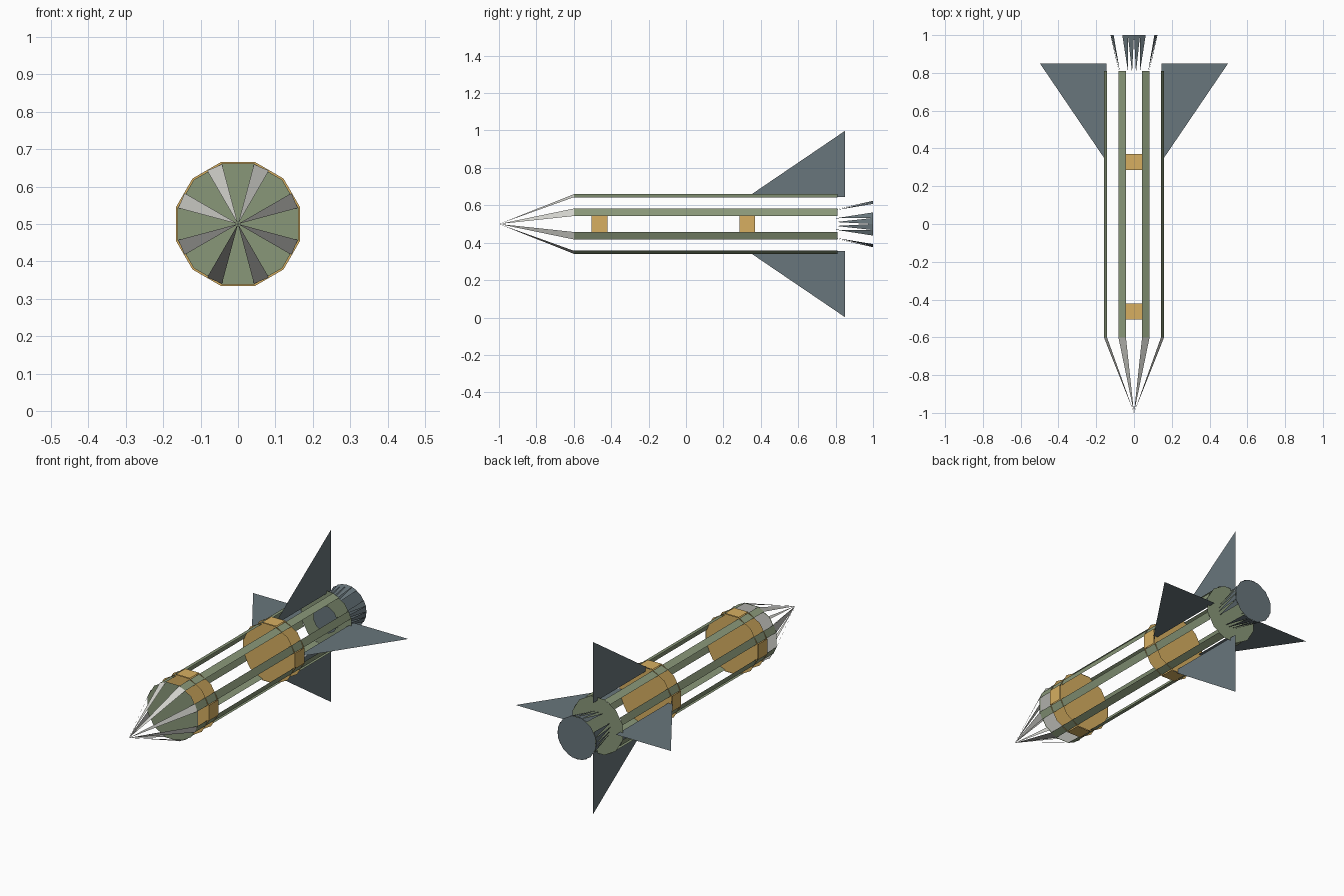
import bpy, bmesh
from math import cos, sin, radians

if "Cube" in bpy.data.objects:
    bpy.data.objects.remove(bpy.data.objects["Cube"])

CZ = 0.5  # height of the long axis


def mat(name, r, g, b):
    m = bpy.data.materials.new(name)
    m.diffuse_color = (r, g, b, 1)
    m.use_nodes = True
    m.node_tree.nodes["Principled BSDF"].inputs["Base Color"].default_value = m.diffuse_color
    return m


GREEN = mat("olive_green", 0.25, 0.31, 0.19)
GOLD = mat("gold", 0.68, 0.43, 0.12)
SLATE = mat("slate", 0.14, 0.18, 0.20)
PALE = mat("pale_grey", 0.66, 0.66, 0.62)


def pt(bm, y, r, deg):
    a = radians(deg)
    return bm.verts.new((r * cos(a), y, CZ + r * sin(a)))


def disc(bm, y, r, back, n=12, phase=15):
    vs = [pt(bm, y, r, phase + i * 360 / n) for i in range(n)]
    bm.faces.new(vs[::-1] if back else vs)


def finish(bm, name, material):
    me = bpy.data.meshes.new(name)
    bm.to_mesh(me)
    bm.free()
    me.materials.append(material)
    ob = bpy.data.objects.new(name, me)
    bpy.context.collection.objects.link(ob)
    return ob


# angles where the open slats of body and nose start (15 degrees wide)
SLATS = [s + q for q in (0, 90, 180, 270) for s in (15, 60)]

# body: eight open slats between two end discs
bm = bmesh.new()
for a in SLATS:
    bm.faces.new([pt(bm, -0.6, 0.165, a), pt(bm, 0.81, 0.165, a),
                  pt(bm, 0.81, 0.165, a + 15), pt(bm, -0.6, 0.165, a + 15)])
disc(bm, -0.6, 0.167, False)
disc(bm, 0.81, 0.167, True)
finish(bm, "body", GREEN)

# nose: narrow triangles meeting at the tip, with a base disc
bm = bmesh.new()
for a in SLATS:
    bm.faces.new([pt(bm, -1.0, 0, 0), pt(bm, -0.6, 0.165, a),
                  pt(bm, -0.6, 0.165, a + 15)])
disc(bm, -0.596, 0.165, True)
finish(bm, "nose_cone", PALE)

# gold bands: four flat plates around two discs
for name, y0, y1 in (("front_band", -0.505, -0.42), ("rear_band", 0.285, 0.37)):
    bm = bmesh.new()
    for a in (0, 90, 180, 270):
        bm.faces.new([pt(bm, y0, 0.174, a - 15), pt(bm, y1, 0.174, a - 15),
                      pt(bm, y1, 0.174, a + 15), pt(bm, y0, 0.174, a + 15)])
    disc(bm, y0, 0.172, False)
    disc(bm, y1, 0.172, True)
    finish(bm, name, GOLD)

# fins: four flat triangles
bm = bmesh.new()
for a in (0, 90, 180, 270):
    bm.faces.new([pt(bm, 0.33, 0.145, a), pt(bm, 0.85, 0.145, a),
                  pt(bm, 0.85, 0.498, a)])
finish(bm, "tail_fins", SLATE)

# exhaust nozzle: flared spikes with end discs
bm = bmesh.new()
for q in (0, 90, 180, 270):
    for s in (-30, -15, 0, 15):
        a = q + s
        bm.faces.new([pt(bm, 0.8, 0.08, a + 7.5), pt(bm, 1.0, 0.124, a),
                      pt(bm, 1.0, 0.124, a + 15)])
disc(bm, 0.8, 0.08, False)
disc(bm, 1.0, 0.125, True)
finish(bm, "exhaust_nozzle", SLATE)
